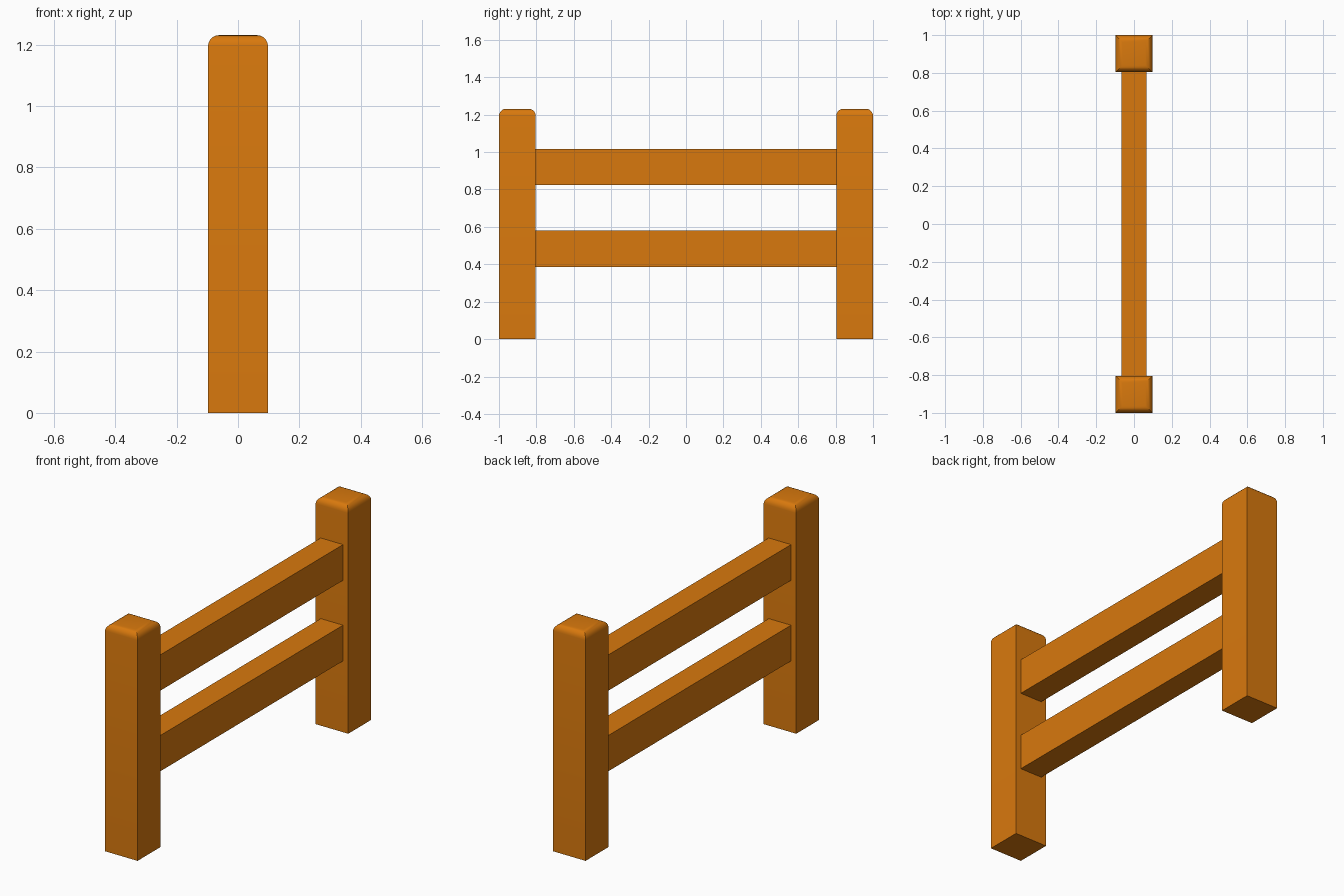
import bpy, bmesh
from mathutils import Matrix

if "Cube" in bpy.data.objects:
    bpy.data.objects.remove(bpy.data.objects["Cube"])

wood = bpy.data.materials.new("orange_wood")
wood.diffuse_color = (0.69, 0.19, 0.004, 1)
wood.use_nodes = True
wood.node_tree.nodes["Principled BSDF"].inputs["Base Color"].default_value = wood.diffuse_color


def block(name, center, size, round_top=0.0):
    """Box part, optionally with its four top edges rounded over."""
    bm = bmesh.new()
    bmesh.ops.create_cube(bm, size=1)
    bmesh.ops.transform(bm, verts=bm.verts,
                        matrix=Matrix.Diagonal((*size, 1)))
    if round_top:
        top = [e for e in bm.edges if all(v.co.z > 0 for v in e.verts)]
        bmesh.ops.bevel(bm, geom=top, offset=round_top, segments=5,
                        profile=0.5, affect='EDGES')
    mesh = bpy.data.meshes.new(name)
    bm.to_mesh(mesh)
    bm.free()
    mesh.materials.append(wood)
    obj = bpy.data.objects.new(name, mesh)
    obj.location = center
    bpy.context.collection.objects.link(obj)
    if round_top:
        bpy.context.view_layer.objects.active = obj
        obj.select_set(True)
        bpy.ops.object.shade_smooth_by_angle()
        obj.select_set(False)
    return obj


# Square posts with rounded tops
for name, side in (("front_post", -1), ("back_post", 1)):
    block(name, (0, side * 0.902, 0.6155), (0.196, 0.196, 1.231), 0.037)

# Horizontal rails running between the posts
for name, z in (("lower_rail", 0.483), ("upper_rail", 0.92)):
    block(name, (0, 0, z), (0.134, 1.61, 0.194))
